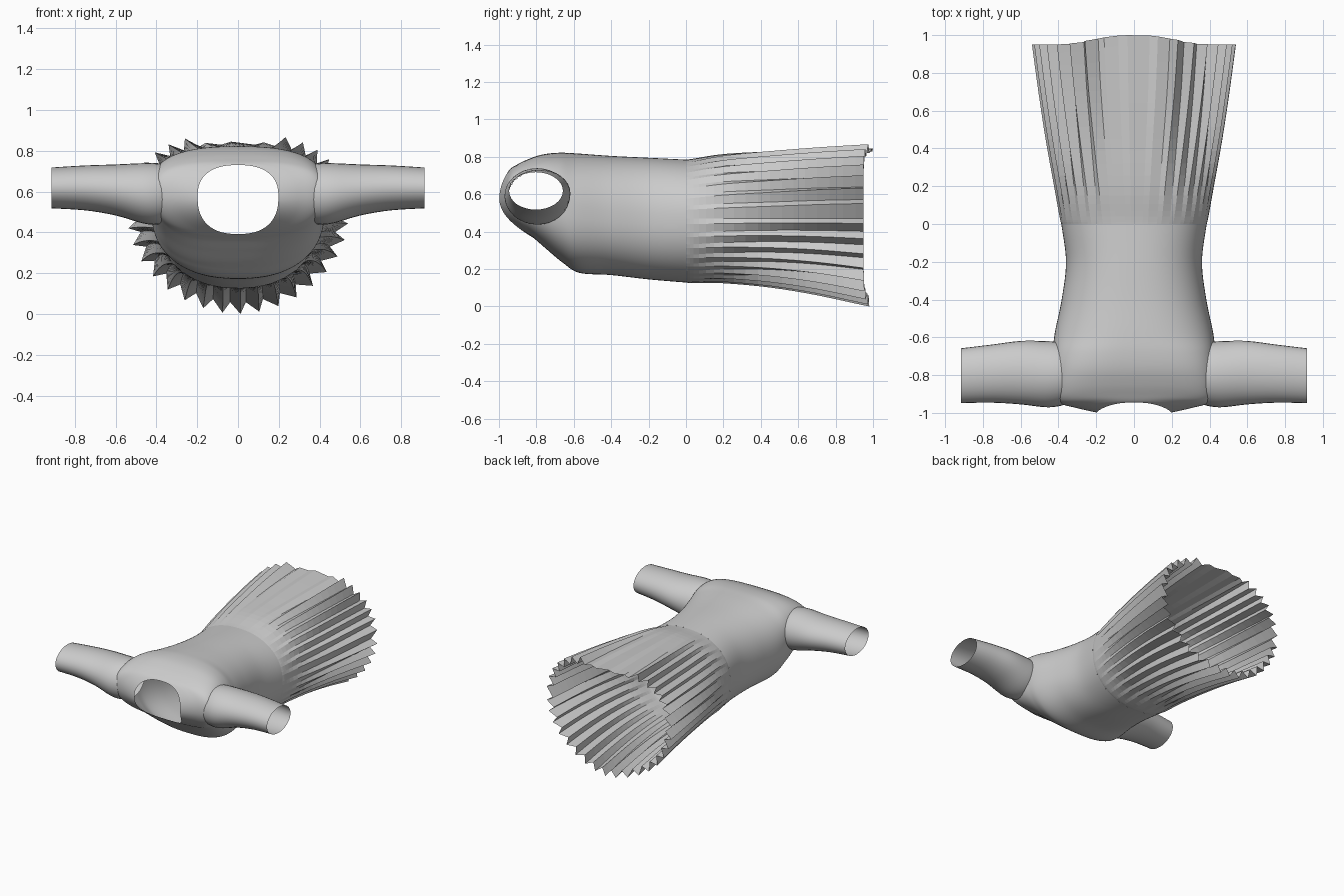
import bpy, bmesh, math

if "Cube" in bpy.data.objects:
    bpy.data.objects.remove(bpy.data.objects["Cube"])


def spline(keys, steps):
    """Catmull-Rom interpolation through tuples of section values."""
    out = []
    for i in range(len(keys) - 1):
        a, b = keys[max(i - 1, 0)], keys[i]
        c, d = keys[i + 1], keys[min(i + 2, len(keys) - 1)]
        for k in range(steps):
            t = k / steps
            out.append(tuple(
                q + 0.5 * t * (r - p + t * (2*p - 5*q + 4*r - s + t * (3*(q - r) + s - p)))
                for p, q, r, s in zip(a, b, c, d)))
    out.append(keys[-1])
    return out


def loft(name, rings, keep=None, smooth=True):
    """Skin a list of closed point rings into an open tube."""
    bm = bmesh.new()
    loops = [[bm.verts.new(p) for p in ring] for ring in rings]
    n = len(loops[0])
    for a, b in zip(loops, loops[1:]):
        for i in range(n):
            j = (i + 1) % n
            bm.faces.new((a[i], a[j], b[j], b[i]))
    if keep:
        bad = [f for f in bm.faces if not keep(f.calc_center_median())]
        bmesh.ops.delete(bm, geom=bad, context='FACES')
    bmesh.ops.recalc_face_normals(bm, faces=bm.faces)
    for f in bm.faces:
        f.smooth = smooth
    me = bpy.data.meshes.new(name)
    bm.to_mesh(me)
    bm.free()
    ob = bpy.data.objects.new(name, me)
    bpy.context.collection.objects.link(ob)
    return ob


def spow(v, e):
    return math.copysign(abs(v) ** e, v)


# Bodice: side y, top y, bottom y, half width, top z, bottom z, widest z, squareness
bodice_keys = [
    (0.00, 0.00, 0.00, .385, .785, .128, .47, .90),
    (-.20, -.20, -.20, .360, .795, .145, .47, .88),
    (-.40, -.40, -.40, .383, .805, .168, .48, .86),
    (-.58, -.58, -.57, .420, .818, .180, .51, .82),
    (-.68, -.68, -.66, .428, .822, .235, .55, .72),
    (-.78, -.77, -.75, .430, .812, .310, .58, .66),
    (-.88, -.85, -.81, .425, .785, .362, .60, .66),
    (-.945, -.91, -.84, .400, .755, .382, .60, .70),
    (-.975, -.935, -.85, .300, .740, .388, .59, .76),
    (-.998, -.945, -.855, .198, .730, .392, .575, .82),
]


def bodice_ring(key, n=96):
    ys, yt, yb, w, zt, zb, zc, e = key
    pts = []
    for i in range(n):
        a = 2 * math.pi * i / n
        c = spow(math.cos(a), e)
        s = spow(math.sin(a), e if math.sin(a) > 0 else max(e, .8))
        y = ys + ((yt if s > 0 else yb) - ys) * s * s
        z = zc + s * ((zt - zc) if s > 0 else (zc - zb))
        pts.append((w * c, y, z))
    return pts


def outside_armhole(p):
    return abs(p.x) < .39 or ((p.y + .795) / .155) ** 2 + ((p.z - .59) / .135) ** 2 > 1


loft("bodice", [bodice_ring(k) for k in spline(bodice_keys, 8)], outside_armhole)

# Sleeves: x, centre y, centre z, radius y, radius z
sleeve_keys = [
    (.35, -.795, .590, .155, .140),
    (.40, -.795, .588, .170, .150),
    (.47, -.795, .592, .175, .147),
    (.60, -.787, .608, .168, .125),
    (.75, -.792, .618, .154, .110),
    (.915, -.803, .618, .145, .100),
]
for side, label in ((-1, "left_sleeve"), (1, "right_sleeve")):
    rings = []
    for x, cy, cz, ry, rz in spline(sleeve_keys, 4):
        rings.append([(side * x,
                       cy + ry * math.cos(2 * math.pi * i / 32),
                       cz + rz * math.sin(2 * math.pi * i / 32)) for i in range(32)])
    loft(label, rings)

# Skirt: y, half width, top z, bottom z, pleat depth, squareness above and below
skirt_keys = [
    (0.00, .385, .785, .128, .000, .90, .90),
    (0.04, .394, .791, .126, .001, .89, .90),
    (0.20, .418, .818, .130, .006, .86, .94),
    (0.45, .455, .835, .115, .014, .82, 1.0),
    (0.70, .486, .848, .080, .021, .78, 1.04),
    (0.95, .513, .858, .028, .028, .76, 1.06),
]
PLEATS = 34


def skirt_ring(key):
    y, w, zt, zb, depth, e_top, e_low = key
    zc = .47
    pts = []
    for i in range(PLEATS * 2):
        # slightly skewed zigzag so one side of each pleat is broader
        a = 2 * math.pi * (i + (.3 if i % 2 else 0)) / (PLEATS * 2)
        c, s = math.cos(a), math.sin(a)
        flat = .25 if s > 0 and abs(c) < .3 else 1
        d = depth * flat * (1 if i % 2 else -1)
        e = e_top if s > 0 else e_low
        rz = (zt - zc) if s > 0 else (zc - zb)
        dip = -.02 * (y / .95) if flat < 1 else 0
        drop = (.05 if s > 0 else .03) * max(y / .95, 0) ** 6 * abs(s) ** 12
        pts.append((w * spow(c, e) + d * c, y + drop,
                    zc + (rz + dip) * spow(s, e) + d * s))
    return pts


loft("pleated_skirt", [skirt_ring(k) for k in spline(skirt_keys, 4)], smooth=False)
